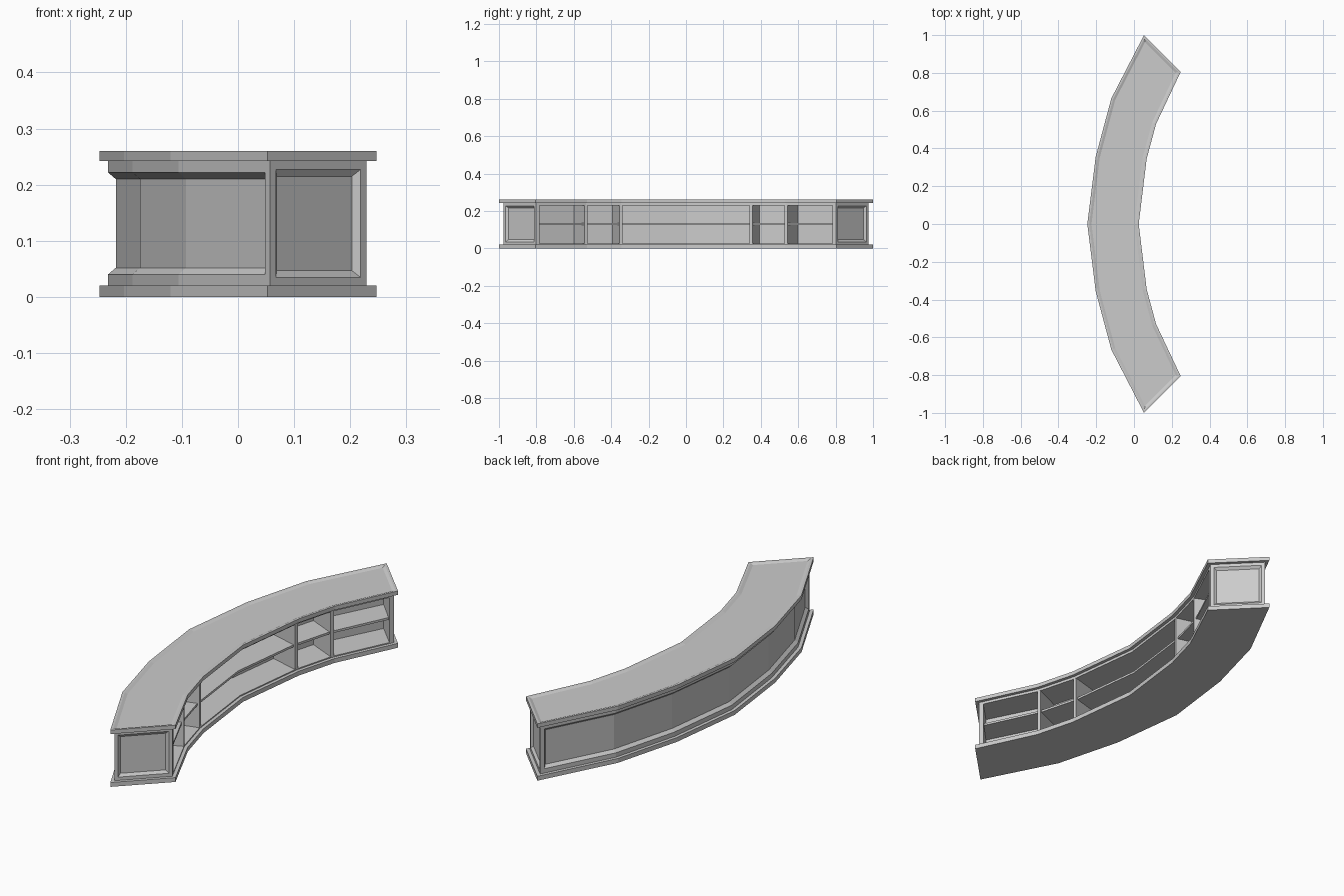
import bpy
import bmesh
from mathutils import Vector

cube = bpy.data.objects.get("Cube")
if cube:
    bpy.data.objects.remove(cube)

grey = bpy.data.materials.new("plain_grey")
grey.use_nodes = True
COLOUR = (0.6, 0.6, 0.6, 1)
grey.diffuse_color = COLOUR
grey.node_tree.nodes["Principled BSDF"].inputs["Base Color"].default_value = COLOUR


def mirrored(half):
    """Half of a plan line, ending on y = 0, continued to the other side."""
    pts = [Vector(p) for p in half]
    return pts + [Vector((p.x, -p.y)) for p in reversed(pts[:-1])]


def offset_inward(pts, d):
    """Mitred inward offset of a closed clockwise outline."""
    result = []
    for i, p in enumerate(pts):
        a = (p - pts[i - 1]).normalized()
        b = (pts[(i + 1) % len(pts)] - p).normalized()
        na, nb = Vector((a.y, -a.x)), Vector((b.y, -b.x))
        result.append(p + (na + nb) * d / (1 + na.dot(nb)))
    return result


def prism(name, outline, z0, z1, detail=None):
    """Upright prism over an outline; detail may refine its faces."""
    bm = bmesh.new()
    base = bm.faces.new([bm.verts.new((p.x, p.y, z0)) for p in outline])
    top = bmesh.ops.extrude_face_region(bm, geom=[base])["geom"]
    bmesh.ops.translate(bm, vec=(0, 0, z1 - z0),
                        verts=[g for g in top if isinstance(g, bmesh.types.BMVert)])
    bmesh.ops.recalc_face_normals(bm, faces=bm.faces)
    if detail:
        bm.normal_update()
        detail(bm)
    mesh = bpy.data.meshes.new(name)
    bm.to_mesh(mesh)
    bm.free()
    mesh.materials.append(grey)
    obj = bpy.data.objects.new(name, mesh)
    bpy.context.collection.objects.link(obj)
    return obj


def sink(bm, faces, frame, slope, depth):
    """Leave a flat frame, then slope down to a sunken panel."""
    for width, d in ((frame, 0), (slope, -depth)):
        bmesh.ops.inset_region(bm, faces=faces, thickness=width, depth=d,
                               use_even_offset=True, use_boundary=True)
        bm.normal_update()


# Plan of the curved counter: customer side, then shelf side
outer = mirrored([(0.053, -1), (-0.12, -0.665), (-0.203, -0.355), (-0.247, 0)])
inner = mirrored([(0.247, -0.805), (0.117, -0.53), (0.067, -0.345), (0.025, 0)])
plan = outer + inner[::-1]
body = offset_inward(plan, 0.015)
body_outer, body_inner = body[:7], body[7:][::-1]
CENTRE = Vector((1.3, 0))
DEPTH = 0.14


def radial(p):
    return (p - CENTRE).normalized()


# Front and back lines of the shelf space, inside the two end walls
front = list(body_inner)
back = [p + radial(p) * DEPTH for p in front]
for end, step in ((0, 1), (-1, -2)):
    corner = body_inner[end]
    along = (body_inner[step] - corner).normalized()
    front[end] = corner + along * 0.022
    back[end] = front[end] + (body_outer[end] - corner).normalized() * DEPTH


# Body shell with sunken panels on the long outer side and both ends
def panel_body(bm):
    def side_faces(points):
        keys = {(round(p.x, 4), round(p.y, 4)) for p in points}
        return [f for f in bm.faces if abs(f.normal.z) < 0.5 and
                all((round(v.co.x, 4), round(v.co.y, 4)) in keys for v in f.verts)]
    long_side = side_faces(body_outer)
    ends = [side_faces((body_outer[i], body_inner[i])) for i in (0, -1)]
    sink(bm, long_side, 0.02, 0.012, 0.014)
    for end in ends:
        sink(bm, end, 0.015, 0.012, 0.01)


shell = body_outer + [body_inner[-1]] + [front[-1]] + back[::-1] + [front[0], body_inner[0]]
prism("counter_body", shell, 0.02, 0.242, panel_body)

# Shelf, with the rails above and below the openings
shelf_space = front + back[::-1]
prism("bottom_rail", shelf_space, 0.019, 0.025)
prism("top_rail", shelf_space, 0.23, 0.242)
shelf_front = [p + radial(p) * 0.01 for p in front]
prism("middle_shelf", shelf_front + back[::-1], 0.125, 0.135)

# Upright dividers pointing to the centre of the curve
for n, i in enumerate((1, 2, 4, 5), 1):
    p, out = body_inner[i], radial(body_inner[i])
    side = Vector((-out.y, out.x)) * 0.008
    q = p + out * (DEPTH + 0.01)
    prism(f"divider_{n}", [p - side, p + side, q + side, q - side], 0.02, 0.235)

# Base plate, and worktop with a slightly sunken surface
prism("base_plate", plan, 0, 0.02)
prism("worktop", plan, 0.242, 0.26,
      lambda bm: sink(bm, [f for f in bm.faces if f.normal.z > 0.9], 0.01, 0.012, 0.005))
